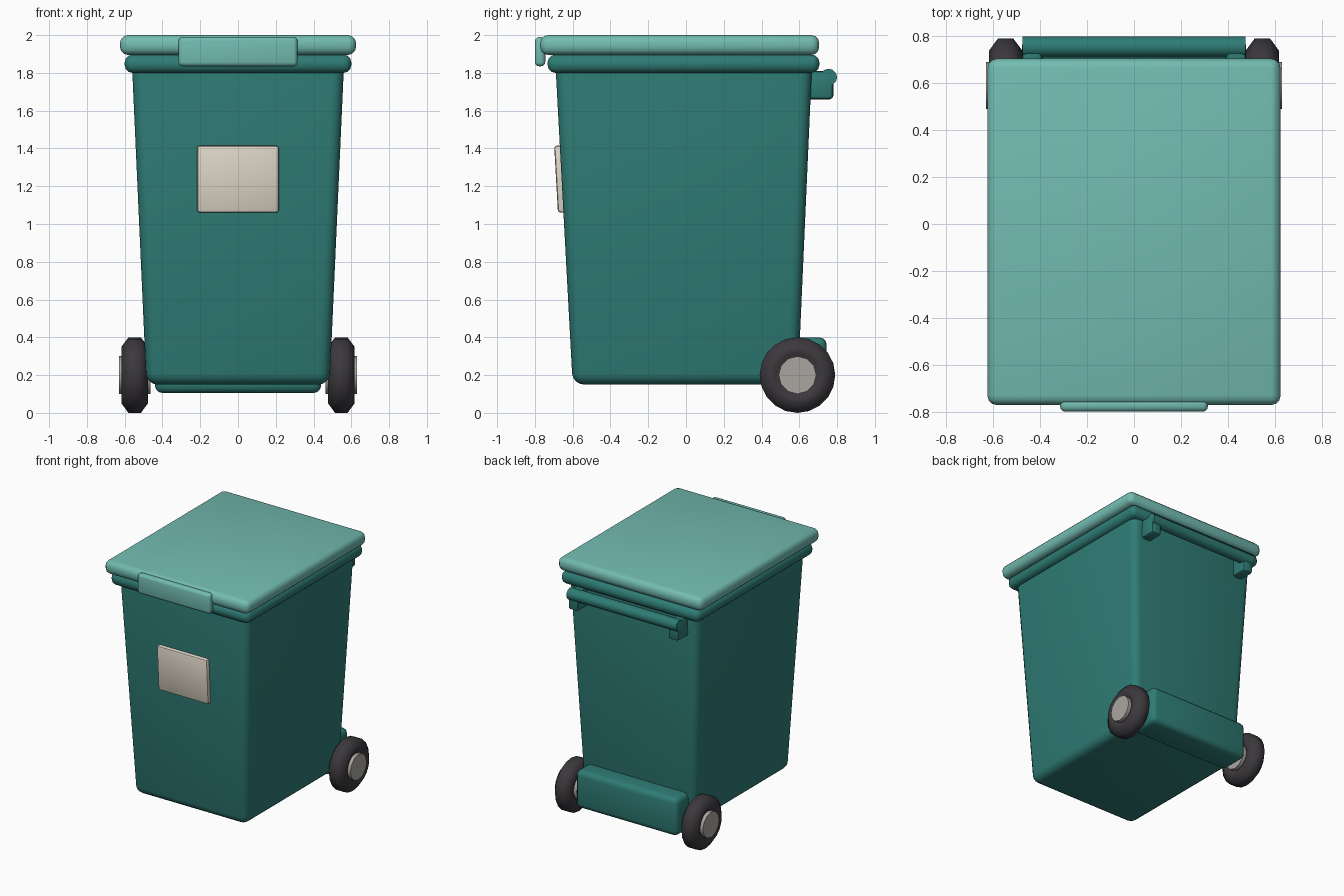
import bpy, bmesh, math
from mathutils import Matrix

if "Cube" in bpy.data.objects:
    bpy.data.objects.remove(bpy.data.objects["Cube"])


def material(name, rgb):
    m = bpy.data.materials.new(name)
    m.diffuse_color = (*rgb, 1)
    m.use_nodes = True
    m.node_tree.nodes["Principled BSDF"].inputs["Base Color"].default_value = m.diffuse_color
    return m


GREEN = material("bin_green", (0.028, 0.20, 0.178))
LIGHT = material("lid_green", (0.17, 0.50, 0.44))
RUBBER = material("rubber", (0.045, 0.04, 0.047))
METAL = material("metal", (0.40, 0.38, 0.35))
CREAM = material("cream", (0.74, 0.68, 0.58))


def finish(name, bm, mat, bevel=0, segments=3, angle=40):
    bmesh.ops.recalc_face_normals(bm, faces=bm.faces)
    if bevel:
        bmesh.ops.bevel(bm, geom=bm.edges[:], offset=bevel, segments=segments,
                        profile=0.5, affect='EDGES', clamp_overlap=True)
    me = bpy.data.meshes.new(name)
    bm.to_mesh(me)
    bm.free()
    me.materials.append(mat)
    ob = bpy.data.objects.new(name, me)
    bpy.context.collection.objects.link(ob)
    bpy.ops.object.select_all(action='DESELECT')
    ob.select_set(True)
    bpy.context.view_layer.objects.active = ob
    bpy.ops.object.shade_smooth_by_angle(angle=math.radians(angle))
    return ob


def frustum(name, lo, hi, mat, bevel, segments=3):
    """Box between two rectangles (x0, x1, y0, y1, z)."""
    bm = bmesh.new()
    rings = []
    for x0, x1, y0, y1, z in (lo, hi):
        rings.append([bm.verts.new(p) for p in
                      ((x0, y0, z), (x1, y0, z), (x1, y1, z), (x0, y1, z))])
    a, b = rings
    bm.faces.new(a[::-1])
    bm.faces.new(b)
    for i in range(4):
        j = (i + 1) % 4
        bm.faces.new((a[i], a[j], b[j], b[i]))
    return finish(name, bm, mat, bevel, segments)


def box(name, x0, x1, y0, y1, z0, z1, mat, bevel, segments=3):
    return frustum(name, (x0, x1, y0, y1, z0), (x0, x1, y0, y1, z1), mat, bevel, segments)


def lathe_x(name, profile, center, sides, mat, angle=50):
    """Revolve a list of (x, radius) around the x axis, with capped ends."""
    bm = bmesh.new()
    cx, cy, cz = center
    rings = []
    for x, r in profile:
        rings.append([bm.verts.new((cx + x, cy + r * math.sin(t), cz + r * math.cos(t)))
                      for t in (2 * math.pi * k / sides for k in range(sides))])
    for a, b in zip(rings, rings[1:]):
        for i in range(sides):
            j = (i + 1) % sides
            bm.faces.new((a[i], a[j], b[j], b[i]))
    bm.faces.new(rings[0])
    bm.faces.new(rings[-1])
    return finish(name, bm, mat, angle=angle)


# Tapered body, rim and lid
frustum("body", (-0.485, 0.485, -0.60, 0.592, 0.15),
        (-0.562, 0.562, -0.692, 0.668, 1.86), GREEN, 0.06, 4)
box("rim", -0.60, 0.60, -0.733, 0.706, 1.80, 1.897, GREEN, 0.042)
box("lid", -0.625, 0.625, -0.772, 0.705, 1.895, 2.0, LIGHT, 0.042)
box("lid_grip", -0.315, 0.315, -0.80, -0.745, 1.835, 1.99, LIGHT, 0.022)

# Front label, leaning with the front wall
frustum("label", (-0.217, 0.217, -0.678, -0.63, 1.06),
        (-0.217, 0.217, -0.698, -0.65, 1.415), CREAM, 0.015, 2)

# Rear handle bar
lathe_x("handle_bar", [(-0.475, 0.045), (0.475, 0.045)], (0, 0.755, 1.777), 12, GREEN)

# Axle and its housing
box("axle_housing", -0.44, 0.44, 0.50, 0.745, 0.105, 0.40, GREEN, 0.04)
lathe_x("axle", [(-0.60, 0.035), (0.60, 0.035)], (0, 0.59, 0.20), 12, METAL)

# Handle brackets, tyres and hubs on both sides
TYRE = [(-0.045, 0.085), (-0.07, 0.12), (-0.07, 0.15), (-0.033, 0.20),
        (0.033, 0.20), (0.07, 0.15), (0.07, 0.12), (0.045, 0.085)]
for side, s in (("left", -1), ("right", 1)):
    x0, x1 = sorted((s * 0.39, s * 0.478))
    box(side + "_handle_bracket", x0, x1, 0.63, 0.78, 1.66, 1.81, GREEN, 0.02, 2)
    lathe_x(side + "_tyre", TYRE, (s * 0.547, 0.59, 0.20), 20, RUBBER, 60)
    lathe_x(side + "_hub", [(-0.083, 0.1), (0.083, 0.1)], (s * 0.547, 0.59, 0.20), 12, METAL)
